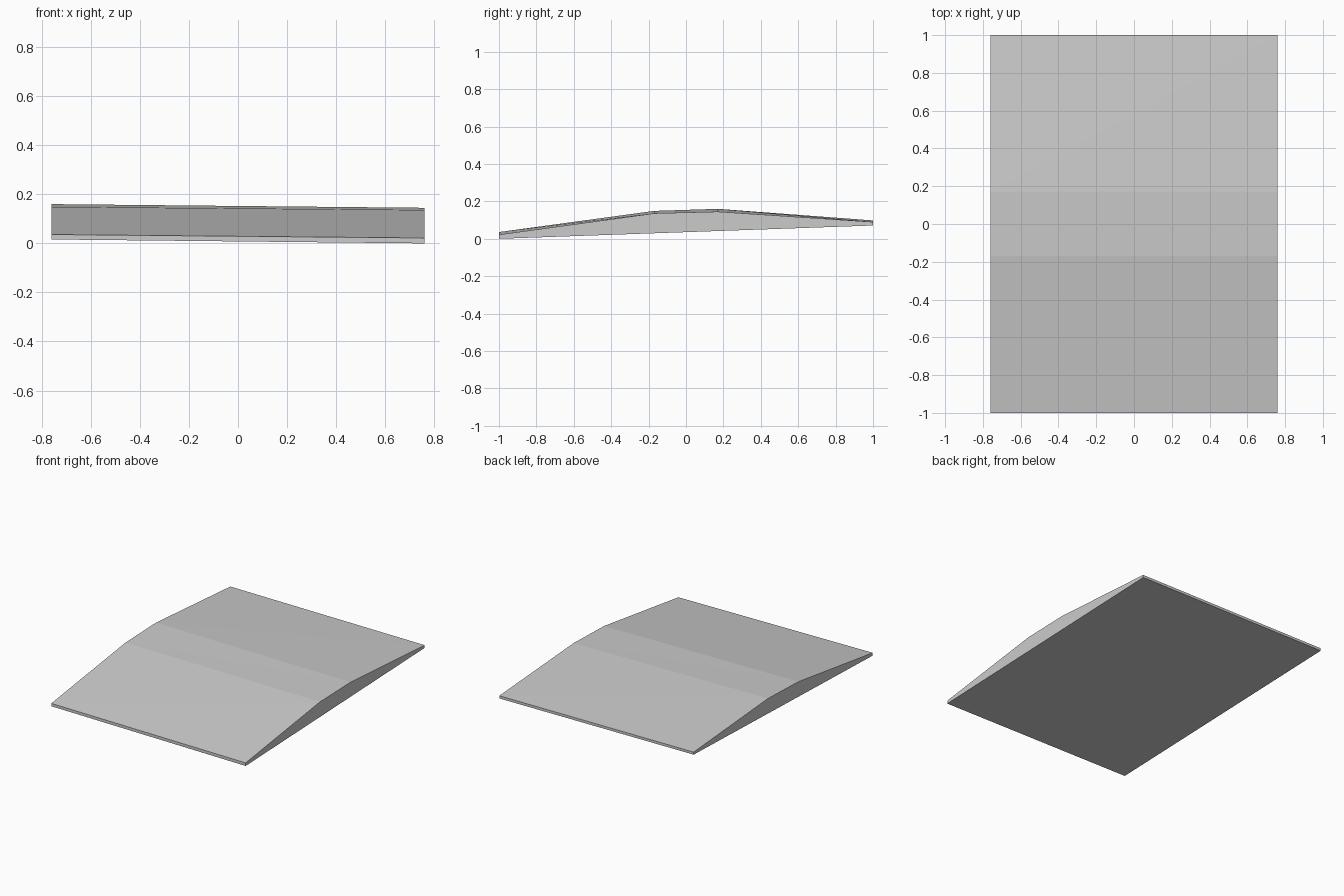
import bpy
import bmesh

if "Cube" in bpy.data.objects:
    bpy.data.objects.remove(bpy.data.objects["Cube"])

# One flat colour
grey = bpy.data.materials.new("light grey")
grey.diffuse_color = (0.6, 0.6, 0.6, 1)
grey.use_nodes = True
grey.node_tree.nodes["Principled BSDF"].inputs["Base Color"].default_value = grey.diffuse_color

HALF_WIDTH = 0.76

# Side profile: y, height at the left end, height at the right end
PROFILE = [
    (-1.00, 0.016, 0.000),   # front bottom
    (-1.00, 0.036, 0.022),   # front lip
    (-0.17, 0.149, 0.136),   # front of the flat crest
    (0.17, 0.160, 0.145),    # back of the flat crest
    (1.00, 0.098, 0.090),    # back lip
    (1.00, 0.080, 0.071),    # back bottom
]

bm = bmesh.new()
left = [bm.verts.new((-HALF_WIDTH, y, zl)) for y, zl, zr in PROFILE]
right = [bm.verts.new((HALF_WIDTH, y, zr)) for y, zl, zr in PROFILE]

# End caps
bm.faces.new(left)
bm.faces.new(right[::-1])

# Slightly twisted panels, each split from front left to back right
n = len(PROFILE)
for i in range(n):
    j = (i + 1) % n
    if i == n - 1:   # underside runs from back to front
        bm.faces.new((left[j], right[j], right[i]))
        bm.faces.new((left[j], right[i], left[i]))
    else:
        bm.faces.new((left[i], right[i], right[j]))
        bm.faces.new((left[i], right[j], left[j]))

bmesh.ops.recalc_face_normals(bm, faces=bm.faces)
mesh = bpy.data.meshes.new("ramp")
bm.to_mesh(mesh)
bm.free()
mesh.materials.append(grey)

# Ramp
ramp = bpy.data.objects.new("ramp", mesh)
bpy.context.collection.objects.link(ramp)
